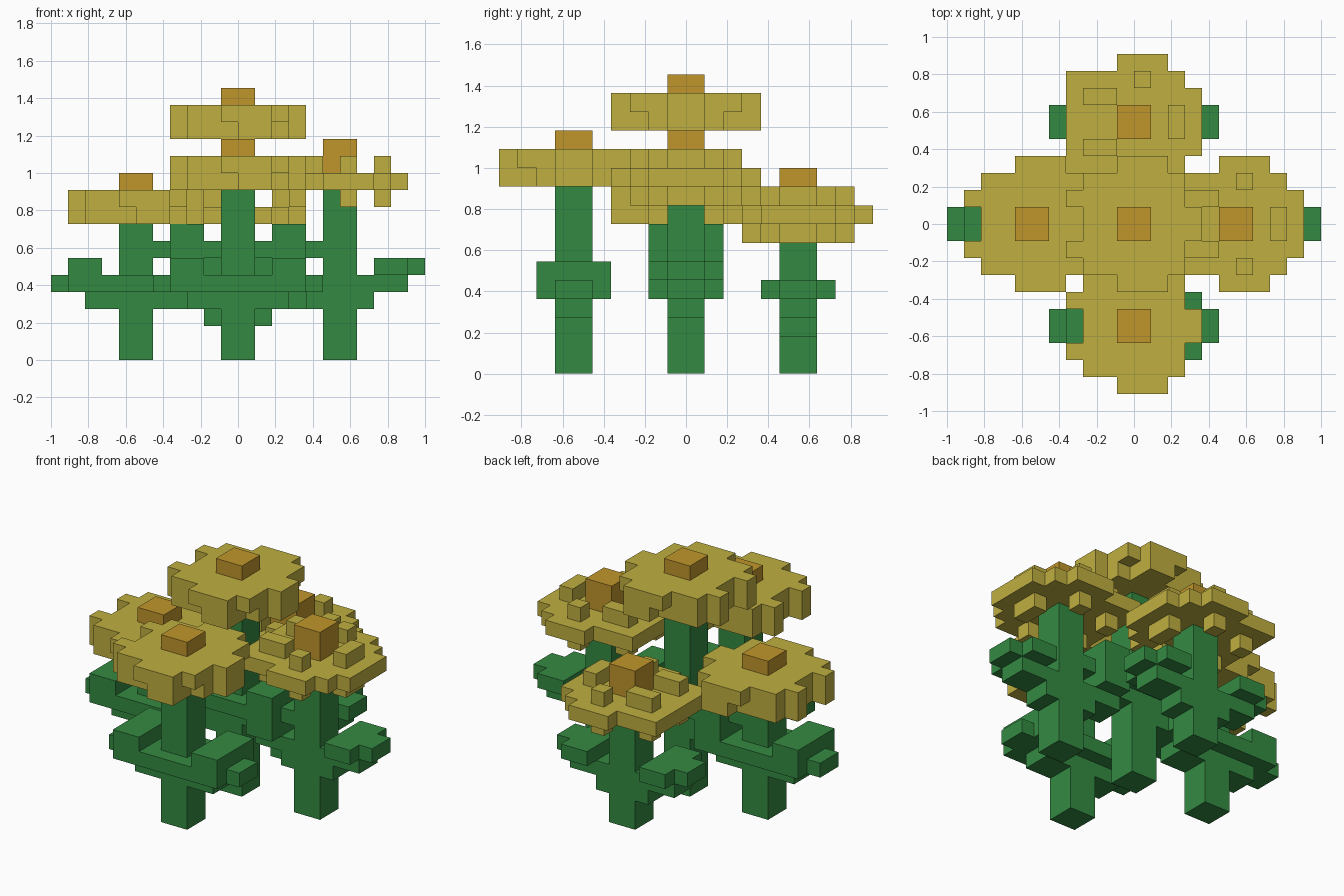
import bpy, bmesh
from mathutils import Vector

if "Cube" in bpy.data.objects:
    bpy.data.objects.remove(bpy.data.objects["Cube"], do_unlink=True)

U = 1 / 11  # size of one block


def material(name, color):
    m = bpy.data.materials.new(name)
    m.use_nodes = True
    m.diffuse_color = (*color, 1)
    m.node_tree.nodes["Principled BSDF"].inputs["Base Color"].default_value = (*color, 1)
    return m


GREEN = material("leaf green", (0.034, 0.255, 0.054))
YELLOW = material("petal yellow", (0.53, 0.43, 0.052))
ORANGE = material("flower heart orange", (0.53, 0.305, 0.025))

# Six directions, each with two in-plane axes
DIRS = [(Vector(d), Vector(a), Vector(b)) for d, a, b in (
    ((1, 0, 0), (0, 1, 0), (0, 0, 1)), ((-1, 0, 0), (0, 0, 1), (0, 1, 0)),
    ((0, 1, 0), (0, 0, 1), (1, 0, 0)), ((0, -1, 0), (1, 0, 0), (0, 0, 1)),
    ((0, 0, 1), (1, 0, 0), (0, 1, 0)), ((0, 0, -1), (0, 1, 0), (1, 0, 0)))]


def block_part(name, boxes, origin, mat):
    """Join boxes (x0, x1, y0, y1, z0, z1 in blocks) into one clean outer skin."""
    cells = {(x, y, z) for x0, x1, y0, y1, z0, z1 in boxes
             for x in range(x0, x1) for y in range(y0, y1) for z in range(z0, z1)}
    bm = bmesh.new()
    for c in cells:
        mid = Vector(c) + Vector((0.5, 0.5, 0.5))
        for d, a, b in DIRS:
            if tuple(int(c[i] + d[i]) for i in range(3)) in cells:
                continue
            corners = [mid + d / 2 + a * s / 2 + b * t / 2
                       for s, t in ((-1, -1), (1, -1), (1, 1), (-1, 1))]
            bm.faces.new([bm.verts.new(p * U) for p in corners])
    bmesh.ops.remove_doubles(bm, verts=bm.verts, dist=0.001)
    bmesh.ops.dissolve_limit(bm, angle_limit=0.01, verts=bm.verts, edges=bm.edges)
    bmesh.ops.recalc_face_normals(bm, faces=bm.faces)
    mesh = bpy.data.meshes.new(name)
    bm.to_mesh(mesh)
    bm.free()
    mesh.materials.append(mat)
    ob = bpy.data.objects.new(name, mesh)
    ob.location = Vector(origin) * U
    bpy.context.collection.objects.link(ob)
    return ob


def both_sides(rows, z0, z1):
    """Rows (x0, x1, y0, y1) mirrored across y = 0."""
    out = []
    for x0, x1, y0, y1 in rows:
        out += [(x0, x1, y0, y1, z0, z1), (x0, x1, -y1, -y0, z0, z1)]
    return out


# Thick round blossom: upper and slightly smaller lower layer
FULL = (both_sides([(-3, 4, 0, 1), (-4, 3, 1, 2), (-3, 3, 2, 3), (-1, 2, 3, 4)], 1, 2)
        + both_sides([(-3, 4, 0, 1), (-4, 3, 1, 2), (-3, 2, 2, 3), (0, 2, 3, 4)], 0, 1))
# Thin blossom with studs above and below
STUDDED = (both_sides([(-4, 4, 0, 2), (-4, 3, 2, 3), (-1, 2, 3, 4)], 0, 1)
           + both_sides([(0, 1, 2, 3), (2, 3, 0, 1), (-3, -1, 1, 2)], 1, 2)
           + both_sides([(0, 1, 2, 3), (2, 3, 0, 1), (-3, -2, 1, 2)], -1, 0))


def mirror_x(boxes):
    return boxes + [(-x1, -x0, y0, y1, z0, z1) for x0, x1, y0, y1, z0, z1 in boxes]


# Leaf pair that droops at the tips
DROOPING = mirror_x([(0, 3, -1, 1, 0, 1), (0, 4, -2, 2, 1, 2),
                     (4, 5, -1, 1, 1, 2), (2, 4, -2, 2, 2, 3)])
# Leaf pair that rises outwards
RISING = mirror_x([(0, 2, -1, 1, 0, 1), (1, 4, -1, 1, 1, 2),
                   (2, 5, -1, 1, 2, 3), (2, 4, -2, 2, 2, 3)])

# name, x, y, flower height, leaf height, studded
PLANTS = [("center", 0, 0, 13, 5, False), ("front", 0, -6, 10, 3, False),
          ("back", 0, 6, 8, 2, True), ("plus_x", 6, 0, 10, 3, True),
          ("minus_x", -6, 0, 8, 3, False)]

for name, x, y, top, leaf, studded in PLANTS:
    block_part(name + "_stem", [(-1, 1, -1, 1, 0, top)], (x, y, 0), GREEN)
    block_part(name + "_leaves", RISING if studded else DROOPING, (x, y, leaf), GREEN)
    block_part(name + "_petals", STUDDED if studded else FULL, (x, y, top), YELLOW)
    heart = (-1, 1, -1, 1, 1, 3) if studded else (-1, 1, -1, 1, 2, 3)
    block_part(name + "_flower_heart", [heart], (x, y, top), ORANGE)
